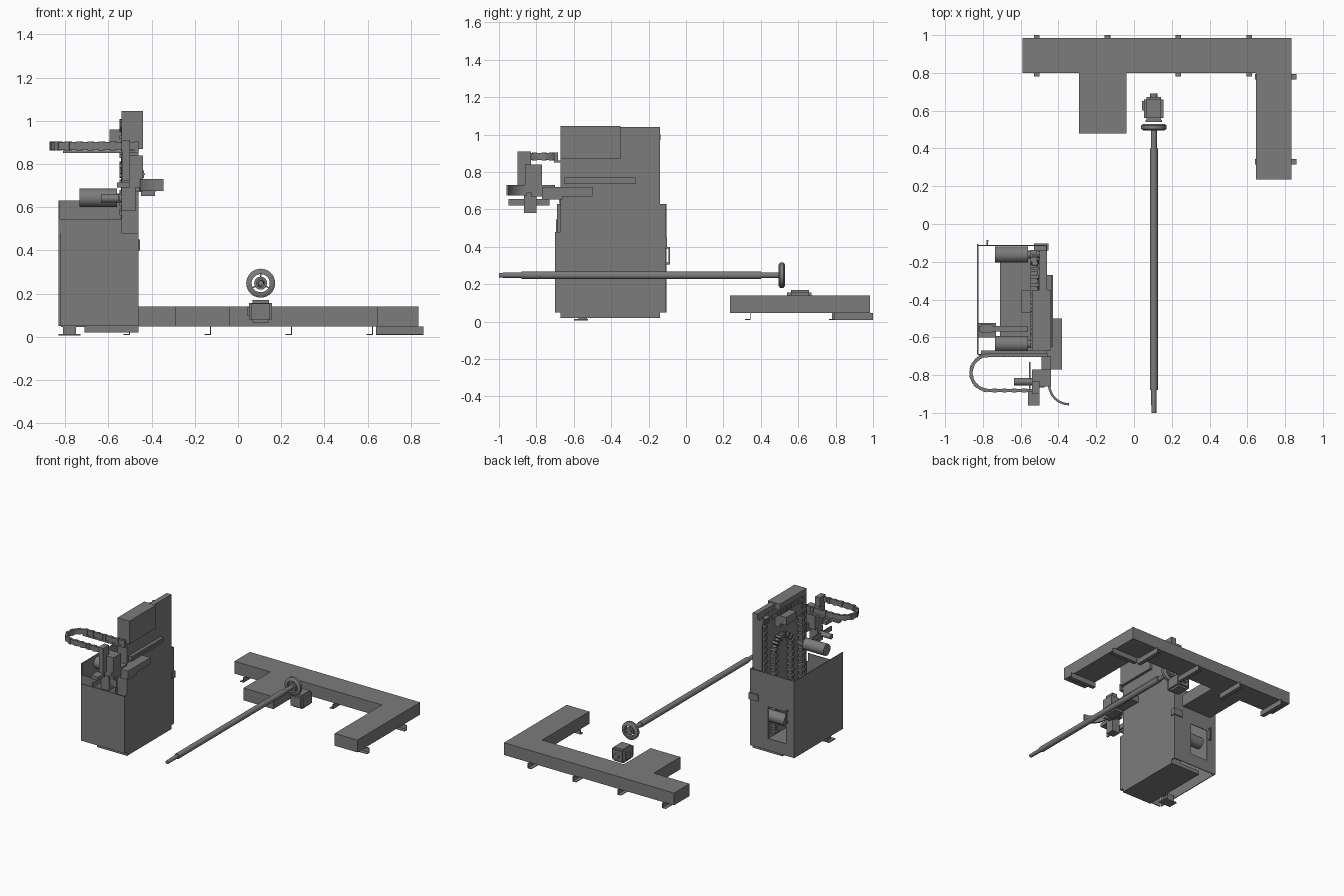
import bpy, bmesh, math
from mathutils import Matrix, Vector

cube = bpy.data.objects.get("Cube")
if cube:
    bpy.data.objects.remove(cube)

GREY = (0.2, 0.2, 0.2, 1)
grey = bpy.data.materials.new("machine grey")
grey.use_nodes = True
grey.diffuse_color = GREY
grey.node_tree.nodes["Principled BSDF"].inputs["Base Color"].default_value = GREY


def finish(name, bm):
    bmesh.ops.recalc_face_normals(bm, faces=bm.faces)
    mesh = bpy.data.meshes.new(name)
    bm.to_mesh(mesh)
    bm.free()
    mesh.materials.append(grey)
    ob = bpy.data.objects.new(name, mesh)
    bpy.context.collection.objects.link(ob)
    return ob


def box(name, x, y, z, bevel=0):
    """Box from (low, high) ranges."""
    bm = bmesh.new()
    spans = (x, y, z)
    mid = Vector([(a + b) / 2 for a, b in spans])
    size = [b - a for a, b in spans]
    bmesh.ops.create_cube(bm, size=1, matrix=Matrix.Translation(mid) @ Matrix.Diagonal((*size, 1)))
    if bevel:
        bmesh.ops.bevel(bm, geom=bm.edges[:], offset=bevel, segments=2, affect='EDGES')
    return finish(name, bm)


def prism(name, outline, z):
    """Extrude an xy outline between two heights."""
    bm = bmesh.new()
    face = bm.faces.new([bm.verts.new((x, y, z[0])) for x, y in outline])
    res = bmesh.ops.extrude_face_region(bm, geom=[face])
    verts = [v for v in res["geom"] if isinstance(v, bmesh.types.BMVert)]
    bmesh.ops.translate(bm, vec=(0, 0, z[1] - z[0]), verts=verts)
    return finish(name, bm)


def lathe(name, profile, centre, axis, closed=False, sides=32):
    """Turn a (distance along axis, radius) profile."""
    bm = bmesh.new()
    turn = Matrix.Rotation(math.pi / 2, 4, 'Y') if axis == 'X' else Matrix.Rotation(-math.pi / 2, 4, 'X')
    place = Matrix.Translation(centre) @ turn
    rings = []
    for d, r in profile:
        angles = [math.tau * i / sides for i in range(sides)]
        rings.append([bm.verts.new(place @ Vector((r * math.cos(a), r * math.sin(a), d))) for a in angles])
    pairs = list(zip(rings, rings[1:]))
    if closed:
        pairs.append((rings[-1], rings[0]))
    else:
        bm.faces.new(rings[0])
        bm.faces.new(rings[-1])
    for lo, hi in pairs:
        for i in range(sides):
            j = (i + 1) % sides
            bm.faces.new((lo[i], lo[j], hi[j], hi[i]))
    ob = finish(name, bm)
    bpy.ops.object.select_all(action='DESELECT')
    bpy.context.view_layer.objects.active = ob
    ob.select_set(True)
    bpy.ops.object.shade_smooth_by_angle(angle=math.radians(35))
    return ob


def links(name, path, pitch, size, normal, alternate=1.0):
    """Row of blocks along a path; size is (along, across, along normal)."""
    bm = bmesh.new()
    normal = Vector(normal)
    pts = [Vector(p) for p in path]
    gap, count = 0.0, 0
    for a, b in zip(pts, pts[1:]):
        t = (b - a).normalized()
        rot = Matrix((t, normal.cross(t), normal)).transposed().to_4x4()
        length = (b - a).length
        while gap < length:
            k = alternate if count % 2 else 1.0
            scale = Matrix.Diagonal((size[0], size[1] * k, size[2] * k, 1))
            bmesh.ops.create_cube(bm, size=1, matrix=Matrix.Translation(a + t * gap) @ rot @ scale)
            gap += pitch
            count += 1
        gap -= length
    return finish(name, bm)


def arc(cx, cy, r, start, end, n=12):
    angles = [math.radians(start + (end - start) * i / n) for i in range(n + 1)]
    return [(cx + r * math.cos(a), cy + r * math.sin(a)) for a in angles]


# Floor duct with a side branch and a return leg
prism("floor_duct", [(-0.59, 0.985), (-0.59, 0.8), (-0.29, 0.8), (-0.29, 0.48), (-0.04, 0.48), (-0.04, 0.8),
                     (0.645, 0.8), (0.645, 0.235), (0.835, 0.235), (0.835, 0.985)], (0.047, 0.14))

# Angle brackets carrying the duct
for i, x in enumerate((-0.515, -0.14, 0.235, 0.61)):
    box(f"duct_bracket_foot_{i}", (x - 0.015, x + 0.015), (0.78, 1.0), (0.009, 0.013))
    box(f"duct_bracket_web_{i}", (x + 0.011, x + 0.015), (0.78, 1.0), (0.009, 0.047))
for i, y in enumerate((0.33, 0.78)):
    box(f"leg_bracket_foot_{i}", (0.64, 0.86), (y - 0.015, y + 0.015), (0.009, 0.013))
    box(f"leg_bracket_web_{i}", (0.64, 0.86), (y + 0.011, y + 0.015), (0.009, 0.047))

# Long shaft with its ring wheel
PX, PZ = 0.105, 0.248
lathe("shaft", [(-1, 0.013), (-0.88, 0.015), (-0.88, 0.021), (0.4, 0.021), (0.4, 0.016), (0.53, 0.016)],
      (PX, 0, PZ), 'Y')
lathe("wheel_hub", [(0.495, 0.03), (0.525, 0.03)], (PX, 0, PZ), 'Y')
lathe("wheel_rim", [(0.495, 0.042), (0.495, 0.055), (0.503, 0.067), (0.522, 0.067), (0.53, 0.055), (0.53, 0.042)],
      (PX, 0, PZ), 'Y', closed=True)
for i in range(3):
    spoke = box(f"wheel_spoke_{i}", (-0.003, 0.003), (0.505, 0.52), (0.025, 0.045))
    spoke.matrix_world = Matrix.Translation((PX, 0, PZ)) @ Matrix.Rotation(math.tau * i / 3, 4, 'Y')

# Small motor behind the wheel
box("drive_motor", (0.052, 0.157), (0.548, 0.672), (0.065, 0.17), 0.014)
box("drive_motor_flange", (0.062, 0.147), (0.54, 0.55), (0.08, 0.155))
box("drive_motor_terminal", (0.042, 0.055), (0.6, 0.65), (0.095, 0.135))
lathe("drive_motor_end", [(0.67, 0.02), (0.692, 0.02)], (PX, 0, 0.117), 'Y')

# Tall mast: back plate with side and top rims
box("mast_plate", (-0.5, -0.46), (-0.67, -0.14), (0.02, 1.04))
for side, y in (("front", -0.67), ("back", -0.146)):
    box(f"mast_{side}_rim", (-0.54, -0.5), (y, y + 0.006), (0.02, 1.0))
box("mast_top_cover", (-0.54, -0.44), (-0.67, -0.35), (0.87, 1.045))
box("mast_rail", (-0.46, -0.435), (-0.65, -0.27), (0.735, 0.77))
box("mast_rail_groove", (-0.435, -0.43), (-0.65, -0.27), (0.748, 0.756))
box("chain_tension_box", (-0.595, -0.54), (-0.47, -0.35), (0.9, 0.96))
box("rear_latch", (-0.53, -0.453), (-0.14, -0.102), (0.4, 0.45))

# Lift chains on the open side of the mast
for name, half, top in (("outer", 0.225, 0.99), ("inner", 0.1, 0.79)):
    r = 0.05 if name == "outer" else half
    yc = -0.405
    curve = [(yc + half, 0.1)] + arc(yc + half - r, top - r, r, 0, 90) + arc(yc - half + r, top - r, r, 90, 180)
    curve.append((yc - half, 0.1))
    flat = [p for i, p in enumerate(curve) if i == 0 or math.dist(p, curve[i - 1]) > 1e-4]
    links(f"{name}_lift_chain", [(-0.525, y, z) for y, z in flat], 0.022, (0.017, 0.036, 0.046), (1, 0, 0), 0.7)
links("top_chain_rollers", [(-0.53, -0.15, 0.985), (-0.53, -0.66, 0.985)], 0.038, (0.025, 0.035, 0.03), (0, 0, 1))

# Sheet cabinet around the mast foot
box("cabinet_tray", (-0.71, -0.46), (-0.67, -0.14), (0.02, 0.05))
box("cabinet_side_panel", (-0.83, -0.824), (-0.69, -0.105), (0.05, 0.63))
box("cabinet_front_panel", (-0.824, -0.46), (-0.7, -0.694), (0.05, 0.48))
box("cabinet_front_upper", (-0.824, -0.54), (-0.694, -0.688), (0.48, 0.545))
box("cabinet_front_return", (-0.466, -0.46), (-0.694, -0.67), (0.05, 0.48))
BACK = (-0.116, -0.11)
for part, x, z in (("top", (-0.824, -0.46), (0.38, 0.63)), ("bottom", (-0.824, -0.46), (0.05, 0.14)),
                   ("left", (-0.61, -0.46), (0.14, 0.38)), ("right", (-0.824, -0.76), (0.14, 0.38))):
    box(f"cabinet_back_{part}", x, BACK, z)
box("cabinet_back_return", (-0.466, -0.46), (-0.14, -0.116), (0.05, 0.63))

# Door handle and foot
box("handle_grip", (-0.782, -0.77), (-0.093, -0.086), (0.305, 0.4))
for z in (0.305, 0.39):
    box("handle_post", (-0.78, -0.772), (-0.11, -0.09), (z, z + 0.01))
box("foot_post", (-0.81, -0.75), (-0.575, -0.53), (0.012, 0.06))
box("foot_plate", (-0.83, -0.73), (-0.6, -0.525), (0.006, 0.013))
box("foot_arm", (-0.82, -0.56), (-0.57, -0.54), (0.045, 0.065))

# Drive drums
for name, y, z in (("upper", -0.635, 0.643), ("lower", -0.162, 0.29)):
    lathe(f"{name}_drum", [(-0.735, 0.043), (-0.56, 0.043)], (0, y, z), 'X')
    lathe(f"{name}_drum_axle", [(-0.56, 0.02), (-0.5, 0.02)], (0, y, z), 'X')

# Looped cable carrier on a thin tray
bend = arc(-0.77, -0.788, 0.093, 90, 270, 16)
track = [(-0.47, -0.695)] + bend + [(-0.54, -0.881)]
links("cable_carrier", [(x, y, 0.883) for x, y in track], 0.026, (0.023, 0.02, 0.042), (0, 0, 1), 0.85)
links("cable_carrier_core", [(x, y, 0.883) for x, y in track], 0.009, (0.012, 0.015, 0.034), (0, 0, 1))
box("cable_tray", (-0.81, -0.46), (-0.705, -0.67), (0.85, 0.862))
box("cable_end_block", (-0.54, -0.5), (-0.9, -0.83), (0.855, 0.91))

# Gripper head
box("head_body", (-0.54, -0.44), (-0.86, -0.77), (0.69, 0.84))
box("head_post", (-0.535, -0.5), (-0.9, -0.83), (0.72, 0.86))
box("head_lower", (-0.54, -0.475), (-0.865, -0.8), (0.582, 0.69))
box("head_side_plate", (-0.556, -0.548), (-0.95, -0.73), (0.62, 0.655))
box("head_clamp", (-0.56, -0.5), (-0.96, -0.88), (0.69, 0.715))
lathe("head_motor", [(-0.635, 0.019), (-0.54, 0.019)], (0, -0.835, 0.64), 'X')

# Side arm and curved finger
box("side_arm", (-0.46, -0.382), (-0.77, -0.5), (0.67, 0.72))
box("side_arm_base", (-0.45, -0.385), (-0.77, -0.66), (0.652, 0.67))
box("side_arm_link", (-0.49, -0.44), (-0.83, -0.7), (0.67, 0.73))
finger = arc(-0.345, -0.85, 0.11, 180, 270) + arc(-0.345, -0.85, 0.098, 270, 180)
prism("curved_finger", finger, (0.675, 0.73))
